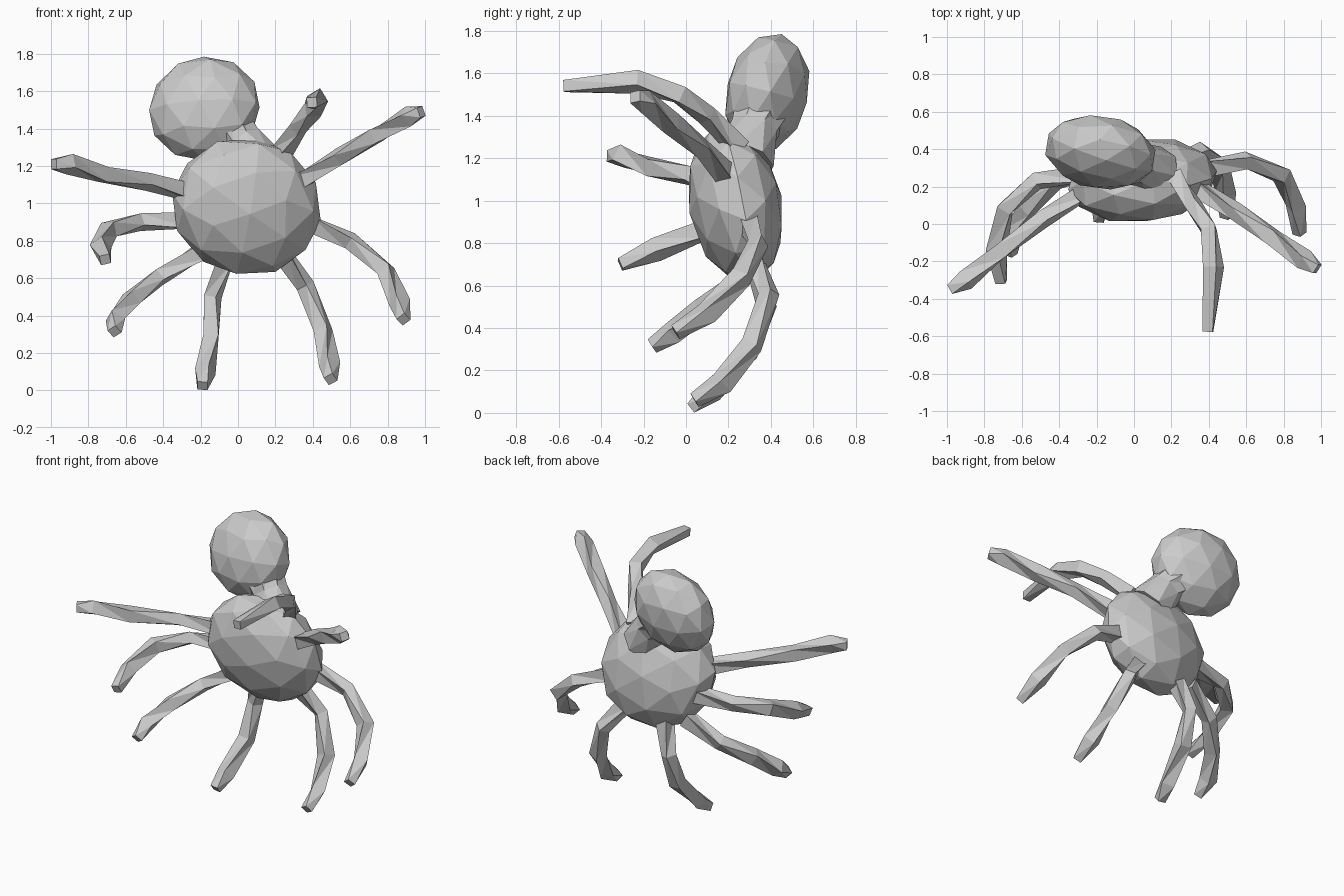
import bpy, bmesh, math
from mathutils import Vector, Matrix

if "Cube" in bpy.data.objects:
    bpy.data.objects.remove(bpy.data.objects["Cube"])


def finish(bm, name):
    bmesh.ops.recalc_face_normals(bm, faces=bm.faces)
    mesh = bpy.data.meshes.new(name)
    bm.to_mesh(mesh)
    bm.free()
    ob = bpy.data.objects.new(name, mesh)
    bpy.context.collection.objects.link(ob)
    return ob


def blob(name, centre, size, tilt, spin):
    """Low-poly faceted ellipsoid; spin turns the facets before scaling."""
    bm = bmesh.new()
    bmesh.ops.create_icosphere(bm, subdivisions=2, radius=1.0)
    m = Matrix.Translation(centre)
    for angle, axis in zip(tilt, 'ZYX'):
        m = m @ Matrix.Rotation(math.radians(angle), 4, axis)
    m = m @ Matrix.Diagonal((*size, 1)) @ Matrix.Rotation(math.radians(spin), 4, 'Y')
    bmesh.ops.transform(bm, matrix=m, verts=bm.verts)
    return finish(bm, name)


def tube(name, path, radii, sides):
    """Faceted tube along a path, each ring square to the local direction."""
    bm = bmesh.new()
    pts = [Vector(p) for p in path]
    rings, side = [], None
    for i, p in enumerate(pts):
        d = (pts[min(i + 1, len(pts) - 1)] - pts[max(i - 1, 0)]).normalized()
        if side is None:
            side = d.orthogonal()
        side = (side - d * side.dot(d)).normalized()
        up = d.cross(side)
        ring = []
        for k in range(sides):
            a = 2 * math.pi * (k + 0.3 * (i % 2)) / sides
            ring.append(bm.verts.new(p + radii[i] * (side * math.cos(a) + up * math.sin(a))))
        rings.append(ring)
    for a, b in zip(rings, rings[1:]):
        for k in range(sides):
            j = (k + 1) % sides
            bm.faces.new((a[k], a[j], b[j]))
            bm.faces.new((a[k], b[j], b[k]))
    bm.faces.new(rings[0])
    bm.faces.new(rings[-1])
    return finish(bm, name)


# Main body, rear bulb and the neck that joins them
blob("body", (0.045, 0.233, 0.983), (0.408, 0.222, 0.374), (9, 20, 11), 16)
blob("bulb", (-0.18, 0.383, 1.507), (0.305, 0.194, 0.285), (-6, -15, -14), 12)
tube("neck", [(-0.10, 0.36, 1.46), (0.02, 0.32, 1.33), (0.11, 0.27, 1.19)],
     [0.15, 0.118, 0.15], 8)

# Legs: root inside the body, knees, then the foot
legs = {
    "left_leg_1": [(-0.22, 0.20, 1.05), (-0.48, 0.03, 1.115), (-0.72, -0.15, 1.155),
                   (-0.90, -0.30, 1.21), (-0.985, -0.35, 1.21)],
    "left_leg_2": [(-0.26, 0.27, 0.91), (-0.52, 0.23, 0.90), (-0.69, 0.08, 0.86),
                   (-0.735, -0.14, 0.77), (-0.71, -0.31, 0.70)],
    "left_leg_3": [(-0.20, 0.29, 0.74), (-0.42, 0.23, 0.605), (-0.57, 0.08, 0.49),
                   (-0.655, -0.06, 0.38), (-0.66, -0.16, 0.315)],
    "left_leg_4": [(-0.06, 0.32, 0.72), (-0.135, 0.38, 0.50), (-0.145, 0.30, 0.28),
                   (-0.175, 0.12, 0.10), (-0.19, 0.025, 0.025)],
    "right_leg_4": [(0.22, 0.31, 0.75), (0.36, 0.39, 0.56), (0.455, 0.31, 0.32),
                    (0.49, 0.17, 0.14), (0.495, 0.04, 0.06)],
    "right_leg_3": [(0.36, 0.29, 0.90), (0.60, 0.34, 0.80), (0.79, 0.26, 0.64),
                    (0.865, 0.10, 0.47), (0.885, -0.05, 0.38)],
    "right_leg_2": [(0.32, 0.20, 1.11), (0.54, 0.07, 1.25), (0.74, -0.07, 1.365),
                    (0.91, -0.19, 1.465), (0.98, -0.24, 1.49)],
    "right_leg_1": [(0.22, 0.25, 1.25), (0.32, 0.10, 1.40), (0.40, -0.03, 1.50),
                    (0.425, -0.23, 1.56), (0.395, -0.575, 1.54)],
}
for name, path in legs.items():
    tube(name, path, [0.062, 0.05, 0.056, 0.058, 0.038], 4)
